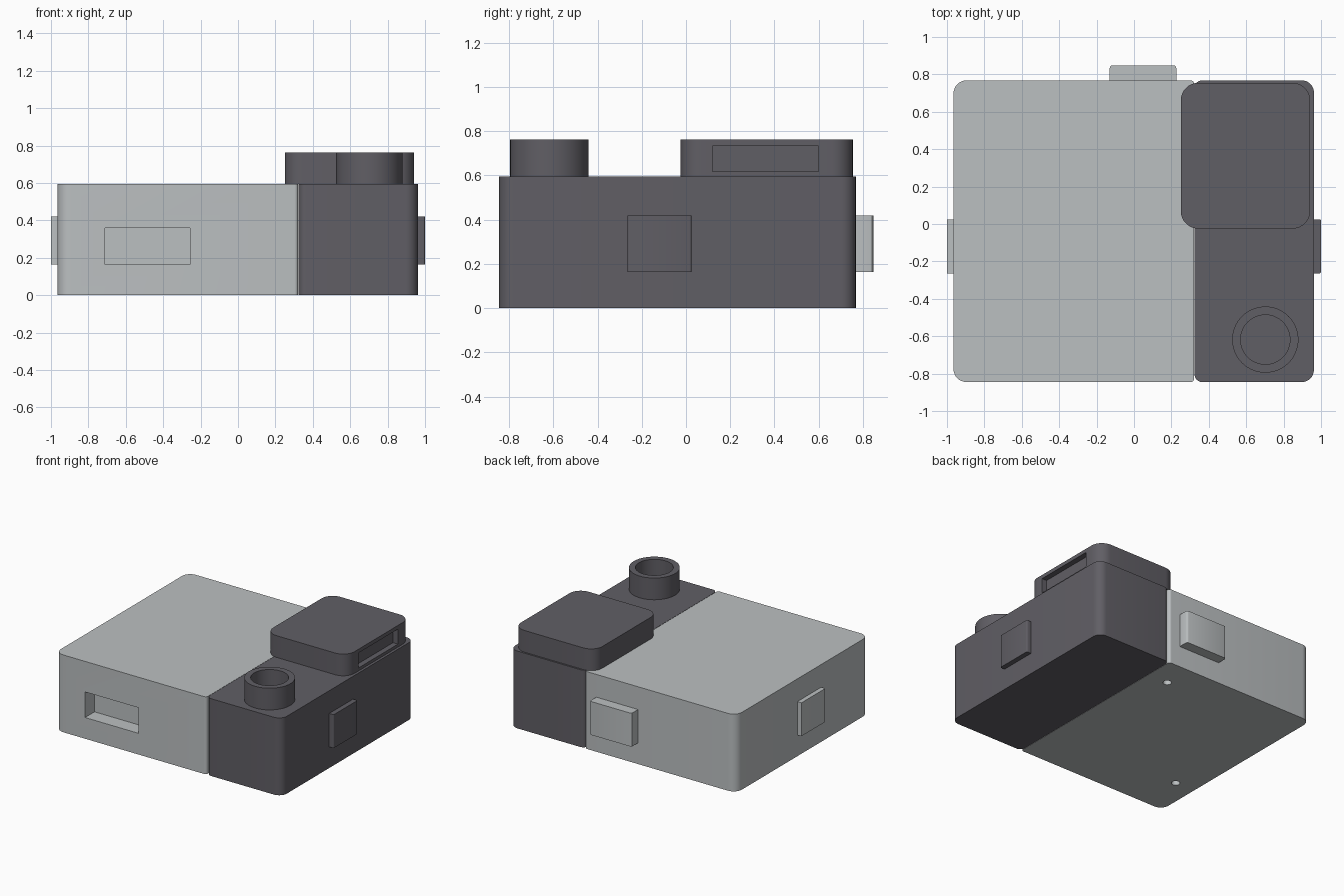
import bpy, bmesh
from math import pi, sin, cos
from mathutils import Matrix

cube = bpy.data.objects.get("Cube")
if cube:
    bpy.data.objects.remove(cube, do_unlink=True)


def material(name, rgb):
    mat = bpy.data.materials.new(name)
    mat.use_nodes = True
    mat.diffuse_color = (*rgb, 1)
    mat.node_tree.nodes["Principled BSDF"].inputs["Base Color"].default_value = (*rgb, 1)
    return mat


LIGHT = material("light grey", (0.50, 0.525, 0.535))
DARK = material("dark grey", (0.118, 0.113, 0.130))


def finish(name, bm, mat):
    bmesh.ops.recalc_face_normals(bm, faces=bm.faces)
    mesh = bpy.data.meshes.new(name)
    bm.to_mesh(mesh)
    bm.free()
    ob = bpy.data.objects.new(name, mesh)
    bpy.context.collection.objects.link(ob)
    if mat:
        mesh.materials.append(mat)
    return ob


def activate(ob):
    bpy.ops.object.select_all(action="DESELECT")
    ob.select_set(True)
    bpy.context.view_layer.objects.active = ob


def slab(name, x, y, z, radii, mat, steps=8):
    """Upright block; radii go back left, back right, front right, front left in plan."""
    bm = bmesh.new()
    corners = [(x[1], y[1], -1, -1), (x[0], y[1], 1, -1),
               (x[0], y[0], 1, 1), (x[1], y[0], -1, 1)]
    verts = []
    for i, (cx, cy, sx, sy) in enumerate(corners):
        r = radii[i]
        for k in range(steps + 1):
            a = pi / 2 * (i + k / steps)
            verts.append(bm.verts.new((cx + sx * r + r * cos(a),
                                       cy + sy * r + r * sin(a), z[0])))
    base = bm.faces.new(verts)
    top = bmesh.ops.extrude_face_region(bm, geom=[base], use_keep_orig=True)["geom"]
    bmesh.ops.translate(bm, vec=(0, 0, z[1] - z[0]),
                        verts=[v for v in top if isinstance(v, bmesh.types.BMVert)])
    return finish(name, bm, mat)


def box(name, x, y, z, mat=None):
    bm = bmesh.new()
    size = [b - a for a, b in (x, y, z)]
    mid = [(a + b) / 2 for a, b in (x, y, z)]
    bmesh.ops.create_cube(bm, size=1, matrix=Matrix.Translation(mid) @ Matrix.Diagonal((*size, 1)))
    return finish(name, bm, mat)


def cylinder(name, x, y, z, r):
    bm = bmesh.new()
    bmesh.ops.create_cone(bm, cap_ends=True, segments=32, radius1=r, radius2=r,
                          depth=z[1] - z[0],
                          matrix=Matrix.Translation((x, y, (z[0] + z[1]) / 2)))
    return finish(name, bm, None)


def cut(ob, cutter):
    cutter.hide_render = True
    mod = ob.modifiers.new("cut", "BOOLEAN")
    mod.operation, mod.solver, mod.object = "DIFFERENCE", "EXACT", cutter
    activate(ob)
    bpy.ops.object.modifier_apply(modifier=mod.name)
    bpy.data.objects.remove(cutter, do_unlink=True)


# Main housing with front recess and underside holes
main = slab("main_housing", (-0.965, 0.322), (-0.845, 0.768), (0, 0.595),
            (0.02, 0.07, 0.07, 0.02), LIGHT)
cut(main, box("recess_cutter", (-0.71, -0.257), (-1, -0.73), (0.163, 0.36)))
for hx, hy in ((0.15, 0.54), (-0.80, -0.50)):
    cut(main, cylinder("hole_cutter", hx, hy, (-0.1, 0.08), 0.03))

# Side housing
side = slab("side_housing", (0.324, 0.962), (-0.845, 0.768), (0, 0.595),
            (0.065, 0.04, 0.04, 0.065), DARK)

# Raised cap with side slot
cap = slab("raised_cap", (0.25, 0.942), (-0.025, 0.755), (0.595, 0.762), [0.095] * 4, DARK)
cut(cap, box("slot_cutter", (0.90, 1.1), (0.12, 0.60), (0.618, 0.733)))

# Hollow round socket, turned from a profile
bm = bmesh.new()
R, r, low, high = 0.177, 0.132, 0.59, 0.762
profile = [(0, low), (R, low), (R, high), (r, high), (r, 0.6), (0, 0.6)]
ring = [bm.verts.new((px, 0, pz)) for px, pz in profile]
edges = [bm.edges.new(pair) for pair in zip(ring, ring[1:])]
bmesh.ops.spin(bm, geom=ring + edges, cent=(0, 0, 0), axis=(0, 0, 1),
               angle=2 * pi, steps=64)
bmesh.ops.remove_doubles(bm, verts=bm.verts, dist=0.0001)
bmesh.ops.translate(bm, verts=bm.verts, vec=(0.702, -0.618, 0))
socket = finish("round_socket", bm, DARK)

# Side buttons and rear connector
height = (0.163, 0.42)
parts = [
    slab("left_button", (0.94, 1.0), (-0.265, 0.025), height, [0.01] * 4, DARK, 3),
    slab("right_button", (-1.0, -0.94), (-0.265, 0.025), height, [0.004] * 4, LIGHT, 3),
    slab("rear_connector", (-0.13, 0.226), (0.74, 0.848), height, [0.014] * 4, LIGHT, 3),
]

for ob in [main, side, cap, socket] + parts:
    activate(ob)
    bpy.ops.object.shade_smooth_by_angle(angle=pi / 6)
bpy.ops.object.select_all(action="DESELECT")
